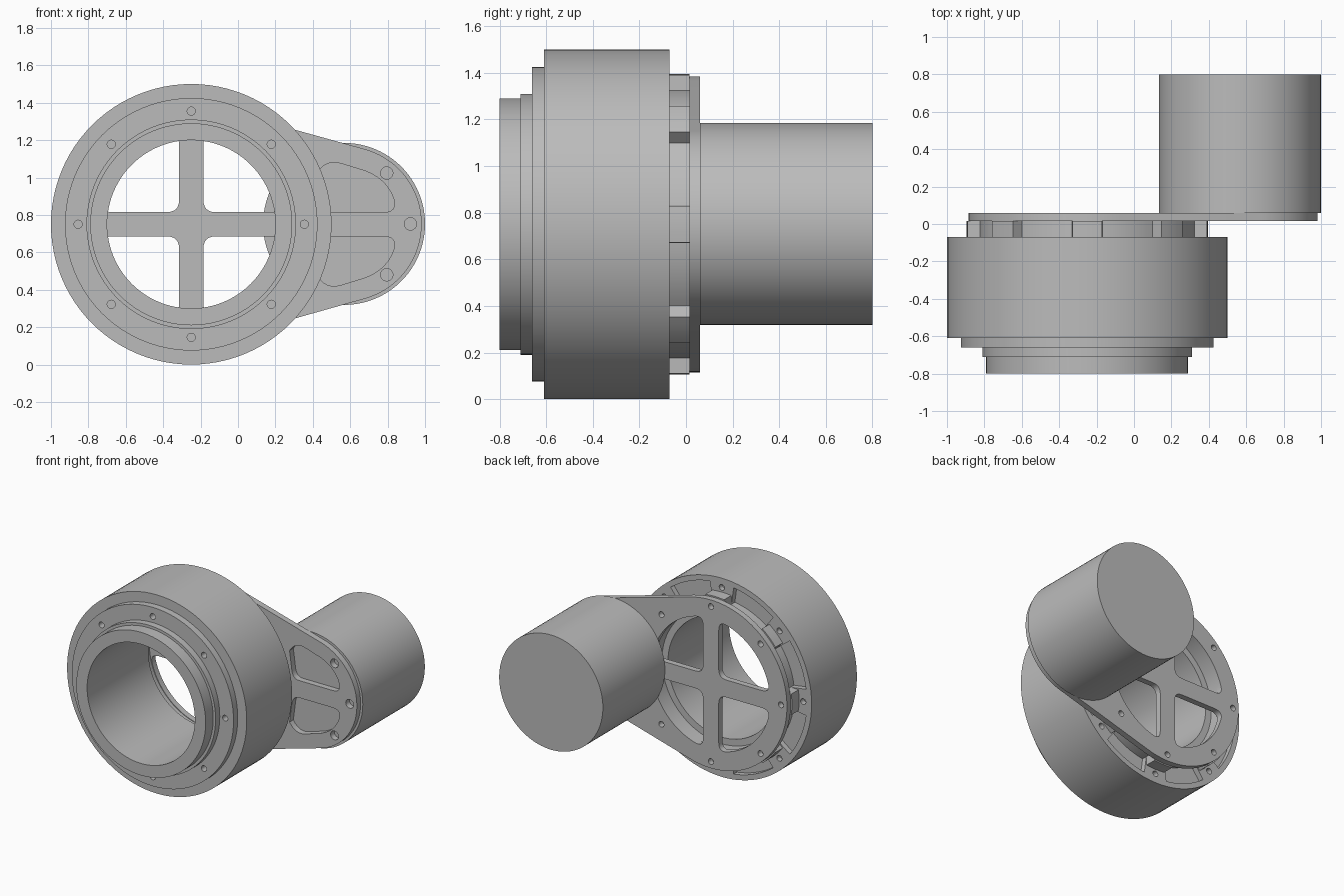
import bpy, bmesh
from math import sin, cos, pi, radians, acos, degrees

if "Cube" in bpy.data.objects:
    bpy.data.objects.remove(bpy.data.objects["Cube"])

grey = bpy.data.materials.new("machined_grey")
grey.use_nodes = True
tone = (0.5, 0.5, 0.5, 1)
grey.diffuse_color = tone
grey.node_tree.nodes["Principled BSDF"].inputs["Base Color"].default_value = tone

HUB = (-0.25, 0.75)      # drum axis in x, z
MOTOR = (0.567, 0.752)   # motor axis in x, z
BORE = 0.45
STEPS = range(0, 360, 45)


def polar(r, deg, c=HUB):
    return c[0] + r * cos(radians(deg)), c[1] + r * sin(radians(deg))


def arc(r, a, b, c=HUB):
    n = max(2, int(abs(b - a) / 3))
    return [polar(r, a + (b - a) * i / n, c) for i in range(n + 1)]


def circle(r, c=HUB, n=96):
    return [polar(r, 360 * i / n, c) for i in range(n)]


def bend(p, q, s, n=6):
    """Rounded corner from p to s around q."""
    ts = [i / n for i in range(n + 1)]
    return [tuple((1 - t) ** 2 * a + 2 * t * (1 - t) * b + t * t * d
                  for a, b, d in zip(p, q, s)) for t in ts]


def hole_ring(r, size=0.022):
    return [circle(size, polar(r, a), 20) for a in STEPS]


def slab(name, y0, y1, *outlines):
    """Extrude x-z outlines (outer one plus holes) from y0 to y1."""
    curve = bpy.data.curves.new(name, "CURVE")
    curve.dimensions = "2D"
    curve.fill_mode = "BOTH"
    curve.extrude = (y1 - y0) / 2
    for pts in outlines:
        sp = curve.splines.new("POLY")
        sp.points.add(len(pts) - 1)
        for pt, (x, z) in zip(sp.points, pts):
            pt.co = (x, z, 0, 1)
        sp.use_cyclic_u = True
    ob = bpy.data.objects.new(name, curve)
    bpy.context.collection.objects.link(ob)
    ob.location.y = (y0 + y1) / 2
    ob.rotation_euler.x = pi / 2
    bpy.ops.object.select_all(action="DESELECT")
    ob.select_set(True)
    bpy.context.view_layer.objects.active = ob
    bpy.ops.object.convert(target="MESH")
    ob = bpy.context.object
    bm = bmesh.new()
    bm.from_mesh(ob.data)
    bmesh.ops.remove_doubles(bm, verts=bm.verts, dist=1e-5)
    bmesh.ops.recalc_face_normals(bm, faces=bm.faces)
    bm.to_mesh(ob.data)
    bm.free()
    ob.data.materials.clear()
    ob.data.materials.append(grey)
    bpy.ops.object.shade_smooth_by_angle(angle=radians(30))
    return ob


# Stepped drum with an open bore
slab("front_lip", -0.80, -0.71, circle(0.54), circle(BORE))
slab("front_collar", -0.71, -0.66, circle(0.56), circle(BORE))
slab("front_flange", -0.66, -0.61, circle(0.675), circle(BORE), *hole_ring(0.605))
slab("drum_body", -0.61, -0.11, circle(0.75), circle(BORE))

# Rear drum face with curved pockets between the screw holes
pockets = [arc(0.71, a + 8, a + 37) + arc(0.58, a + 37, a + 8) for a in STEPS]
slab("drum_rear_face", -0.11, -0.07, circle(0.75), circle(BORE),
     *pockets, *hole_ring(0.68))

# Spacer ring with raised pads at each screw
pads = []
for a in STEPS:
    pads += arc(0.645, a - 7, a + 7) + arc(0.58, a + 8, a + 37)
slab("spacer_ring", -0.07, 0.015, pads, circle(0.5))

# Mounting plate outline: two circles joined by tangents
R1, R2 = 0.635, 0.415
t = degrees(acos((R1 - R2) / (MOTOR[0] - HUB[0])))
outline = arc(R1, t, 360 - t) + arc(R2, -t, t, MOTOR)

# Wheel windows between four spokes
W, RW = 0.065, 0.495
end = (RW * cos(radians(14)), RW * sin(radians(14)))
flip = lambda p: (p[1], p[0])
foot = bend((0.42, W), (0.49, W), end)
sector = bend((W, 0.13), (W, W), (0.13, W)) + foot
sector += arc(RW, 17, 73, (0, 0)) + [flip(p) for p in reversed(foot)]
windows = [[(HUB[0] + sx * x, HUB[1] + sz * z) for x, z in sector]
           for sx in (1, -1) for sz in (1, -1)]

# Arm windows above and below the central web
arm = bend((0.78, W), (0.85, W), (0.835, 0.13))
arm += bend((0.835, 0.13), (0.80, 0.24), (0.68, 0.285))[1:]
arm += bend((0.55, 0.325), (0.47, 0.35), (0.42, 0.27))
arm += bend((0.44, 0.12), (0.45, W), (0.50, W))
windows += [[(x, HUB[1] + s * z) for x, z in arm] for s in (1, -1)]

motor_holes = [circle(0.033, polar(0.355, a, MOTOR), 24) for a in (-50, 0, 50)]
slab("mounting_plate", 0.015, 0.06, outline, *windows,
     *hole_ring(0.585), *motor_holes)

# Motor can
slab("motor", 0.06, 0.80, circle(0.433, MOTOR))
